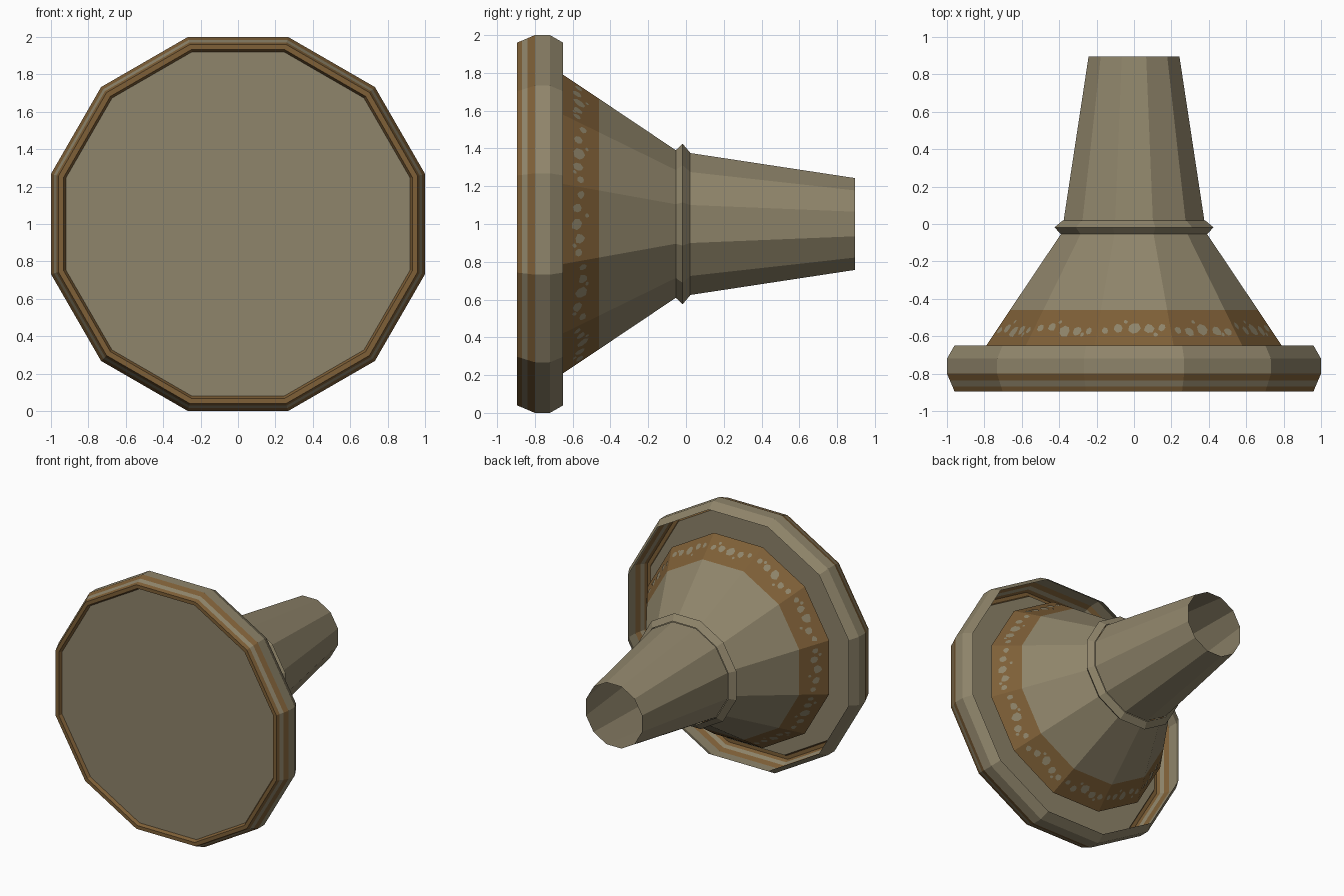
import bpy, bmesh, math, random
from mathutils import Vector

if "Cube" in bpy.data.objects:
    bpy.data.objects.remove(bpy.data.objects["Cube"])

random.seed(4)
SIDES = 12
STEP = 2 * math.pi / SIDES


def material(name, rgb):
    m = bpy.data.materials.new(name)
    m.diffuse_color = (*rgb, 1)
    m.use_nodes = True
    m.node_tree.nodes["Principled BSDF"].inputs["Base Color"].default_value = m.diffuse_color
    return m


KHAKI = material("khaki", (0.275, 0.233, 0.145))
BROWN = material("brown", (0.209, 0.115, 0.038))


def ring_point(y, apothem, angle_index):
    """Corner of a flat-topped 12-gon around the y axis, at height 1."""
    a = (angle_index + 0.5) * STEP
    r = apothem / math.cos(STEP / 2)
    return Vector((r * math.sin(a), y, 1 + r * math.cos(a)))


def make_object(name, bm):
    me = bpy.data.meshes.new(name)
    bm.to_mesh(me)
    bm.free()
    me.materials.append(KHAKI)
    me.materials.append(BROWN)
    ob = bpy.data.objects.new(name, me)
    bpy.context.collection.objects.link(ob)
    return ob


def lathe(name, profile, colours, cap_start=False):
    """Sweep (y, apothem) points; colours gives the material per band."""
    bm = bmesh.new()
    rings = [[bm.verts.new(ring_point(y, r, k)) for k in range(SIDES)]
             for y, r in profile]
    for i, c in enumerate(colours):
        for k in range(SIDES):
            n = (k + 1) % SIDES
            f = bm.faces.new((rings[i][k], rings[i + 1][k],
                              rings[i + 1][n], rings[i][n]))
            f.material_index = c
    if cap_start:
        bm.faces.new(rings[0])
    bm.normal_update()
    # point the normals away from the axis
    for f in bm.faces:
        c = f.calc_center_median()
        out = Vector((c.x, 0, c.z - 1))
        if out.length < 0.01:
            out = Vector((0, -1, 0))
        elif abs(f.normal.y) > 0.99:
            out = Vector((0, -1, 0))
        if f.normal.dot(out) < 0:
            f.normal_flip()
    return make_object(name, bm)


# Front disc with its open-backed striped rim
lathe("front_disc_and_rim",
      [(-0.87, 0.92), (-0.895, 0.932), (-0.895, 0.96), (-0.868, 0.971),
       (-0.838, 0.984), (-0.80, 1.0), (-0.72, 1.0), (-0.65, 0.96)],
      [1, 1, 1, 0, 1, 0, 0], cap_start=True)

# Flared cone with brown band at its wide end
lathe("flared_cone", [(-0.65, 0.79), (-0.46, 0.663), (-0.05, 0.388)], [1, 0])

# Collar at the neck
lathe("neck_collar", [(-0.055, 0.39), (-0.018, 0.425), (0.02, 0.38)], [0, 0])

# Hollow tapered tube
lathe("tapered_tube", [(0.02, 0.376), (0.895, 0.243)], [0])

# Irregular pale spots lying on the brown band
bm = bmesh.new()
for k in range(SIDES):
    a, b = ring_point(-0.65, 0.79, k), ring_point(-0.65, 0.79, k + 1)
    c, d = ring_point(-0.46, 0.663, k), ring_point(-0.46, 0.663, k + 1)
    along = (b - a).normalized()
    up = ((c + d) / 2 - (a + b) / 2).normalized()
    normal = along.cross(up)
    mid = (a + b) / 2
    if normal.dot(Vector((mid.x, 0, mid.z - 1))) < 0:
        normal = -normal
    spots = [(u, random.uniform(0.085, 0.125), s) for u, s in
             ((-0.155, 0.020), (-0.085, 0.026), (0.0, 0.033),
              (0.08, 0.027), (0.15, 0.021))]
    spots += [(-0.045, 0.15, 0.011), (0.115, 0.07, 0.012)]
    for u, v, size in spots:
        centre = mid + along * u + up * v + normal * 0.003
        pts = []
        for j in range(7):
            t = 2 * math.pi * j / 7
            r = size * random.uniform(0.8, 1.15)
            pts.append(bm.verts.new(centre + along * r * math.cos(t)
                                    + up * r * 1.1 * math.sin(t)))
        f = bm.faces.new(pts)
        f.normal_update()
        if f.normal.dot(normal) < 0:
            f.normal_flip()
make_object("cone_spots", bm)
